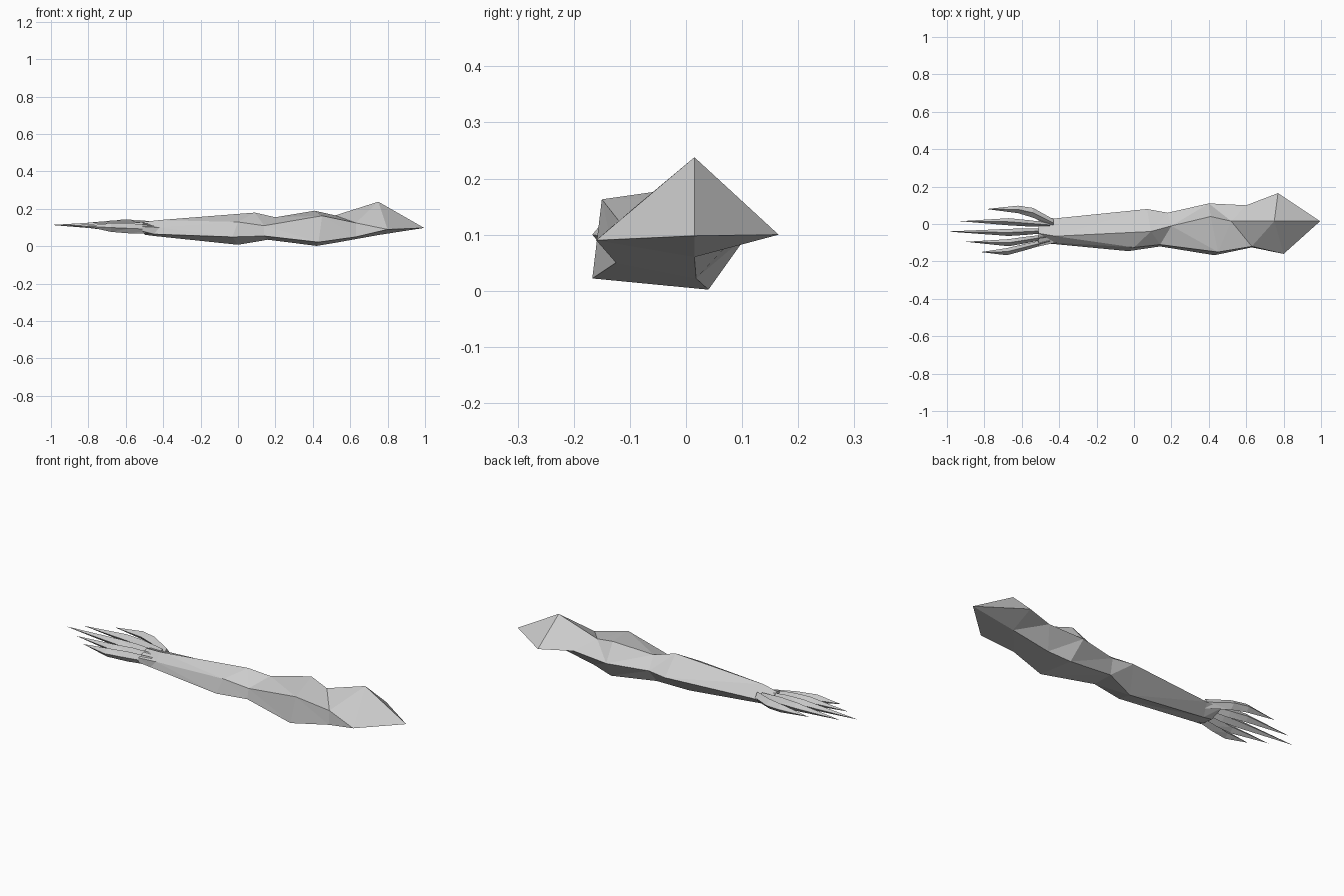
import bpy
import bmesh
from mathutils import Vector

default_cube = bpy.data.objects.get("Cube")
if default_cube:
    bpy.data.objects.remove(default_cube, do_unlink=True)

# Single flat grey
grey = bpy.data.materials.new("plain grey")
grey.use_nodes = True
grey_value = (0.6, 0.6, 0.6, 1)
grey.diffuse_color = grey_value
grey.node_tree.nodes["Principled BSDF"].inputs["Base Color"].default_value = grey_value


def loft(name, sections, start_tip=None, end_tip=None):
    """Skin a row of matching cross-sections, closing each end with a cap or a point."""
    bm = bmesh.new()
    rings = [[bm.verts.new(point) for point in section] for section in sections]
    count = len(rings[0])
    for ring, following in zip(rings, rings[1:]):
        for i in range(count):
            j = (i + 1) % count
            bm.faces.new((ring[i], ring[j], following[j], following[i]))
    for ring, tip in ((rings[0], start_tip), (rings[-1], end_tip)):
        if tip is None:
            bm.faces.new(ring)
        else:
            point = bm.verts.new(tip)
            for i in range(count):
                bm.faces.new((ring[i], ring[(i + 1) % count], point))
    bmesh.ops.remove_doubles(bm, verts=bm.verts, dist=0.0005)
    bmesh.ops.triangulate(bm, faces=bm.faces)
    bmesh.ops.recalc_face_normals(bm, faces=bm.faces)
    mesh = bpy.data.meshes.new(name)
    bm.to_mesh(mesh)
    bm.free()
    mesh.materials.append(grey)
    part = bpy.data.objects.new(name, mesh)
    bpy.context.collection.objects.link(part)
    return part


# Arm sections: top ridge, upper front, lower front, underside, back
hand_root = [(-.51, -.05, .13), (-.51, -.12, .105), (-.51, -.12, .08),
             (-.5, -.03, .062), (-.51, .035, .1)]
wrist = [(-.42, -.065, .14), (-.42, -.1, .1), (-.45, -.105, .065),
         (-.45, -.03, .055), (-.42, .03, .1)]
forearm = [(.09, -.04, .18), (0, -.125, .13), (-.03, -.145, .05),
           (0, -.03, .008), (.07, .08, .1)]
elbow = [(.2, -.01, .155), (.14, -.11, .11), (.14, -.12, .055),
         (.16, .02, .035), (.18, .06, .1)]
biceps = [(.41, .04, .19), (.45, -.15, .163), (.43, -.167, .022),
          (.42, .04, .002), (.4, .11, .1)]
neck = [(.52, .015, .165), (.63, -.12, .125), (.63, -.125, .05),
        (.54, .018, .022), (.6, .1, .11)]
shoulder = [(.75, .015, .238), (.8, -.16, .09), (.8, -.16, .09),
            (.75, .015, .06), (.77, .165, .1)]
loft("arm", [hand_root, wrist, forearm, elbow, biceps, neck, shoulder],
     end_tip=(.995, .015, .098))


def finger(name, root, knuckle, tip, half_width=.019):
    """Slim blade with a diamond section, widest at the knuckle."""
    root, knuckle, tip = Vector(root), Vector(knuckle), Vector(tip)
    middle = root.lerp(knuckle, .55)
    sections = []
    for centre, width, height in ((root, .6, .022), (middle, .9, .027), (knuckle, 1, .023)):
        side = Vector((0, half_width * width, 0))
        rise = Vector((0, 0, height))
        sections.append([centre + rise, centre - side, centre - rise, centre + side])
    loft(name, sections, end_tip=tip)


# Fingers fanned from the wrist
finger("little_finger", (-.45, -.09, .09), (-.68, -.148, .1), (-.82, -.15, .108))
finger("ring_finger", (-.45, -.065, .1), (-.67, -.1, .105), (-.9, -.095, .11))
finger("middle_finger", (-.45, -.035, .1), (-.67, -.045, .11), (-1, -.04, .114))
finger("index_finger", (-.45, -.005, .105), (-.67, .012, .115), (-.93, .015, .114))

# Thumb bows outward before its point
thumb_sections = []
for x, y, z, width, height in ((-.43, .005, .105, .02, .025), (-.54, .06, .115, .026, .026),
                               (-.62, .078, .12, .02, .023)):
    thumb_sections.append([(x, y, z + height), (x, y - width, z),
                           (x, y, z - height), (x, y + width, z)])
loft("thumb", thumb_sections, end_tip=(-.79, .08, .118))
